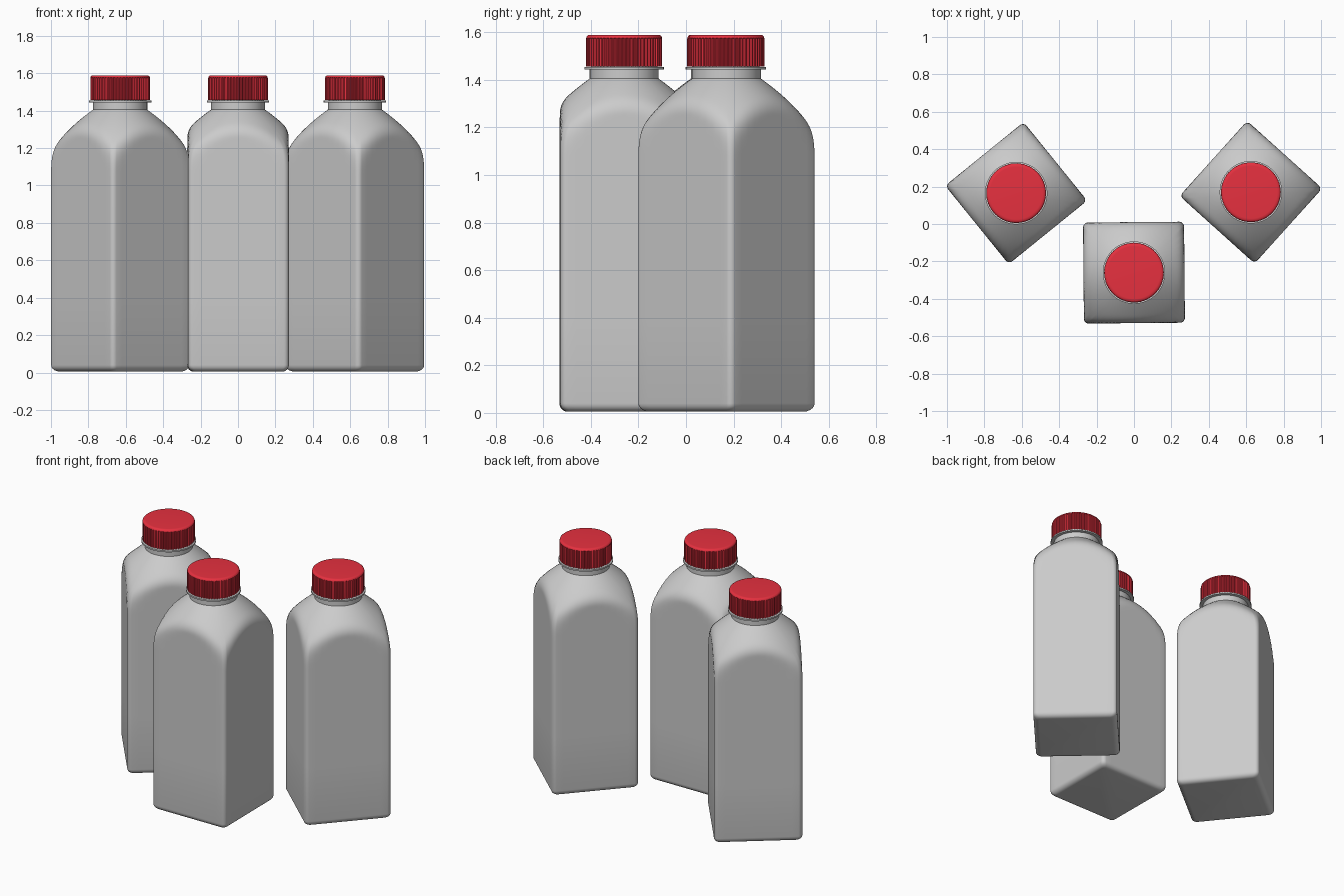
import bpy, bmesh
from math import sin, cos, pi, hypot, radians

if "Cube" in bpy.data.objects:
    bpy.data.objects.remove(bpy.data.objects["Cube"])

HALF, CORNER = 0.27, 0.026


def square_outline():
    """Rounded square cross-section, counter-clockwise."""
    pts, c = [], HALF - CORNER
    for q in range(4):
        a0 = q * pi / 2
        cx, cy = c * (cos(a0) - sin(a0)), c * (sin(a0) + cos(a0))
        for i in range(6):
            a = a0 + i / 5 * pi / 2
            pts.append((cx + CORNER * cos(a), cy + CORNER * sin(a)))
        for i in range(1, 12):            # straight wall to the next corner
            t = c * (1 - 2 * i / 12)
            x, y = t, HALF
            pts.append((x * cos(a0) - y * sin(a0), x * sin(a0) + y * cos(a0)))
    return pts


def soft_min(a, b, k=0.04):
    h = max(k - abs(a - b), 0) / k
    return min(a, b) - h * h * k / 4


def dome_radius(z):
    d = min(1.405 - z, 0.37)
    return 0.145 + 1.4 * d - 1.85 * d * d


def loft(name, rings):
    """Skin a stack of closed rings and cap both ends."""
    bm = bmesh.new()
    vs = [[bm.verts.new(p) for p in ring] for ring in rings]
    n = len(vs[0])
    for a, b in zip(vs, vs[1:]):
        for i in range(n):
            j = (i + 1) % n
            bm.faces.new((a[i], a[j], b[j], b[i]))
    bm.faces.new(vs[0][::-1])
    bm.faces.new(vs[-1])
    bmesh.ops.recalc_face_normals(bm, faces=bm.faces)
    me = bpy.data.meshes.new(name)
    bm.to_mesh(me)
    bm.free()
    return me


# Bottle: square body clipped by a domed shoulder, round neck and collar
outline = square_outline()
rings = []
for i in range(6):                        # rounded foot
    a = i / 5 * pi / 2
    s = 1 - 0.035 * (1 - sin(a)) / HALF
    rings.append([(x * s, y * s, 0.005 + 0.035 * (1 - cos(a))) for x, y in outline])
levels = [0.4, 0.8, 1.05] + [1.08 + 0.325 * i / 36 for i in range(37)]
for z in levels:
    ring = []
    for x, y in outline:
        r = hypot(x, y)
        s = soft_min(r, dome_radius(z)) / r
        ring.append((x * s, y * s, z))
    rings.append(ring)
for r, z in [(0.145, 1.443), (0.167, 1.443), (0.167, 1.453), (0.14, 1.455), (0.14, 1.47)]:
    rings.append([(x * r / hypot(x, y), y * r / hypot(x, y), z) for x, y in outline])
bottle_mesh = loft("bottle", rings)

# Cap: ribbed side wall with a softened smooth top
N = 240


def cap_ring(r, z, depth=0.0):
    return [((r - depth * (i % 4 > 1)) * cos(2 * pi * i / N),
             (r - depth * (i % 4 > 1)) * sin(2 * pi * i / N), z) for i in range(N)]


cap_mesh = loft("cap", [cap_ring(0.160, 1.457, 0.006), cap_ring(0.160, 1.574, 0.006),
                        cap_ring(0.159, 1.576), cap_ring(0.157, 1.583),
                        cap_ring(0.151, 1.588), cap_ring(0.14, 1.589)])
red = bpy.data.materials.new("red_plastic")
red.diffuse_color = (0.8, 0.03, 0.05, 1)
red.use_nodes = True
red.node_tree.nodes["Principled BSDF"].inputs["Base Color"].default_value = red.diffuse_color
cap_mesh.materials.append(red)

# Three bottles, each turned a little differently
places = {"left": (-0.63, 0.165, 39), "middle": (0, -0.26, 0.5), "right": (0.625, 0.17, 48)}
for side, (x, y, turn) in places.items():
    for part, mesh in (("bottle", bottle_mesh), ("cap", cap_mesh)):
        ob = bpy.data.objects.new(f"{side}_{part}", mesh.copy())
        bpy.context.collection.objects.link(ob)
        ob.location = (x, y, 0)
        ob.rotation_euler.z = radians(turn)
        bpy.ops.object.select_all(action='DESELECT')
        ob.select_set(True)
        bpy.context.view_layer.objects.active = ob
        bpy.ops.object.shade_smooth_by_angle(angle=radians(35))
